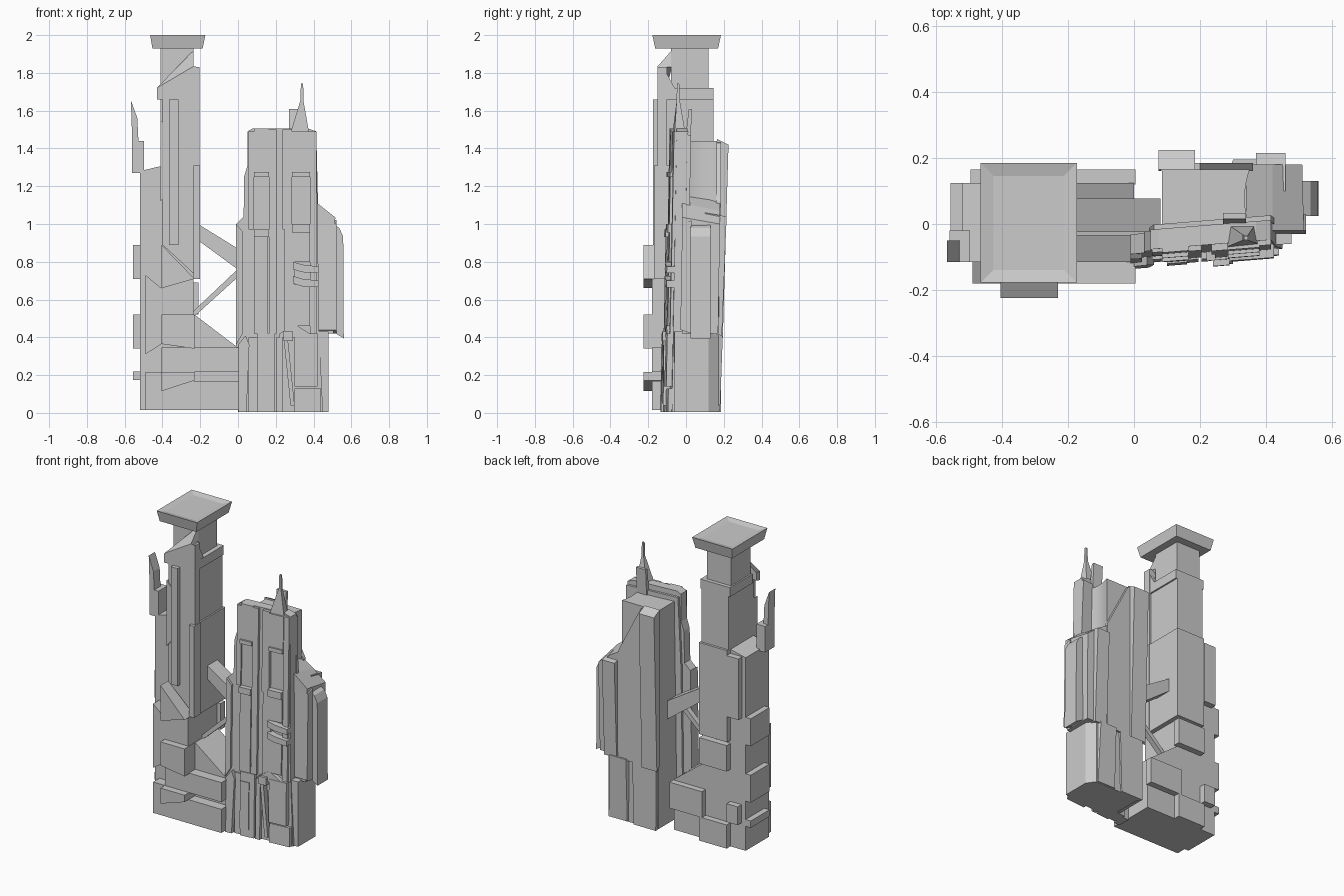
import bpy, bmesh, math


def build(name, a, b, fn=None):
    """Solid between two matching outlines a and b (lists of xyz)."""
    bm = bmesh.new()
    if fn:
        a, b = [fn(*p) for p in a], [fn(*p) for p in b]
    va, vb = [bm.verts.new(p) for p in a], [bm.verts.new(p) for p in b]
    n = len(a)
    bm.faces.new(va)
    bm.faces.new(vb[::-1])
    for i in range(n):
        j = (i + 1) % n
        bm.faces.new((va[j], va[i], vb[i], vb[j]))
    bmesh.ops.recalc_face_normals(bm, faces=bm.faces)
    me = bpy.data.meshes.new(name)
    bm.to_mesh(me)
    bm.free()
    ob = bpy.data.objects.new(name, me)
    bpy.context.collection.objects.link(ob)
    return ob


def front(name, pts, y0, y1, fn=None):
    """Profile drawn in the front view, pushed through y."""
    return build(name, [(x, y0, z) for x, z in pts], [(x, y1, z) for x, z in pts], fn)


def side(name, pts, x0, x1, fn=None):
    """Profile drawn in the side view (y, z), pushed through x."""
    return build(name, [(x0, y, z) for y, z in pts], [(x1, y, z) for y, z in pts], fn)


def plan(name, pts, z0, z1, top=None):
    """Footprint pushed up, with an optional different top outline."""
    return build(name, [(x, y, z0) for x, y in pts], [(x, y, z1) for x, y in top or pts])


def box(name, x0, x1, y0, y1, z0, z1, fn=None):
    return front(name, [(x0, z0), (x1, z0), (x1, z1), (x0, z1)], y0, y1, fn)


def lean(x, y, z):
    """Facade is turned slightly in plan and leans back with height."""
    return (x, y + 0.08 * (x - 0.2) + 0.02 * z, z)


# ---------- left tower: core, column and neck
box("tower_core", -0.52, -0.235, -0.115, 0.125, 0.015, 1.0)
front("tower_shoulder", [(-0.52, 1.0), (-0.35, 1.0), (-0.35, 1.32), (-0.52, 1.28)], -0.115, 0.125)
box("tower_column", -0.41, -0.205, -0.12, 0.16, 0.71, 1.31)
box("tower_column_upper", -0.41, -0.215, -0.12, 0.145, 1.3, 1.66)
box("tower_neck", -0.41, -0.235, -0.08, 0.12, 1.6, 1.95)
box("neck_ledge", -0.42, -0.205, -0.09, 0.145, 1.66, 1.72)
front("base_wedge", [(-0.25, 0.015), (0, 0.015), (0, 0.345), (-0.23, 0.52), (-0.25, 0.52)], -0.115, 0.125)

# flared cap with a shallow sunken top
cap = plan("tower_cap", [(-0.453, -0.163), (-0.187, -0.163), (-0.187, 0.17), (-0.453, 0.17)], 1.93, 2.0,
           [(-0.465, -0.178), (-0.173, -0.178), (-0.173, 0.185), (-0.465, 0.185)])
bm = bmesh.new()
bm.from_mesh(cap.data)
lid = max(bm.faces, key=lambda f: f.calc_center_median().z)
bmesh.ops.inset_region(bm, faces=[lid], thickness=0.055, depth=-0.01)
bm.to_mesh(cap.data)
bm.free()

# slanted slab and leaning lip at the column head
front("slanted_slab", [(-0.40, 0.89), (-0.205, 0.71), (-0.205, 1.83), (-0.235, 1.83), (-0.40, 1.68)], -0.15, -0.10)
build("slanted_lip", [(-0.43, -0.15, 1.66), (-0.40, -0.15, 1.66), (-0.21, -0.15, 1.83), (-0.235, -0.15, 1.835), (-0.43, -0.15, 1.72)],
      [(-0.43, -0.115, 1.67), (-0.40, -0.115, 1.67), (-0.235, -0.075, 1.83), (-0.235, -0.075, 1.92), (-0.43, -0.115, 1.72)])
side("head_buttress", [(-0.15, 1.83), (-0.12, 1.83), (-0.06, 1.72), (-0.06, 1.66), (-0.15, 1.66)], -0.235, -0.207)
box("front_rib", -0.365, -0.315, -0.175, -0.12, 0.89, 1.66)
box("corner_rib", -0.235, -0.20, -0.17, -0.10, 0.71, 1.31)
front("left_rib", [(-0.41, 1.12), (-0.36, 1.18), (-0.36, 1.50), (-0.41, 1.55)], -0.155, -0.10)

# left mast with broken tip
box("mast_base", -0.56, -0.497, -0.115, -0.02, 1.27, 1.44)
front("mast_tip", [(-0.56, 1.44), (-0.527, 1.44), (-0.533, 1.56), (-0.567, 1.655)], -0.115, -0.05)

# front plates of the lower tower
front("front_plate", [(-0.49, 0.31), (-0.405, 0.365), (-0.235, 0.34), (-0.235, 0.71),
                      (-0.405, 0.88), (-0.405, 0.66), (-0.49, 0.73)], -0.18, -0.11)
front("upper_front_block", [(-0.405, 0.66), (-0.23, 0.71), (-0.405, 0.89)], -0.225, -0.11)
front("middle_front_block", [(-0.405, 0.365), (-0.23, 0.34), (-0.23, 0.52), (-0.405, 0.52)], -0.225, -0.11)
front("lower_front_block", [(-0.405, 0.115), (-0.23, 0.172), (-0.23, 0.217), (-0.405, 0.217)], -0.225, -0.11)
front("lower_left_plate", [(-0.49, 0.07), (-0.40, 0.12), (-0.40, 0.217), (-0.49, 0.217)], -0.18, -0.11)
box("front_bar_upper", -0.405, 0.005, -0.18, -0.11, 0.217, 0.345)
box("front_bar_lower", -0.49, 0.005, -0.18, -0.11, 0.015, 0.17)

# side and back blocks of the lower tower
for i, (z0, z1, y0, y1) in enumerate([(0.71, 0.89, -0.07, 0.125), (0.34, 0.52, -0.07, 0.125), (0.175, 0.22, -0.07, 0.125)]):
    box(f"side_block_{i}", -0.557, -0.51, y0, y1, z0, z1)
for i, (x0, x1, z0, z1) in enumerate([(-0.41, -0.21, 0.52, 0.69), (-0.23, 0.005, 0.17, 0.34), (-0.49, -0.41, 0.19, 0.31),
                                      (-0.41, -0.21, 0.015, 0.17), (-0.495, -0.41, 0.88, 1.28)]):
    box(f"back_block_{i}", x0, x1, 0.12, 0.165, z0, z1)

# ---------- bridges between the towers
front("bridge_slab", [(-0.22, 0.92), (-0.22, 1.005), (0.08, 0.82), (0.08, 0.70)], -0.025, 0.078)
front("bridge_strut", [(-0.24, 0.51), (-0.215, 0.525), (0.05, 0.765), (0.05, 0.81), (-0.24, 0.535)], -0.035, 0.0)

# ---------- right tower: facade slab
front("facade_slab", [(0.0, 0.005), (0.45, 0.005), (0.43, 0.42), (0.415, 1.49), (0.37, 1.505), (0.075, 1.505),
                      (0.05, 1.49), (0.05, 1.31), (0.032, 1.25), (0.03, 1.04), (-0.01, 1.0), (-0.01, 0.36)],
      -0.095, -0.035, lean)
front("facade_back", [(0.045, 0.005), (0.45, 0.005), (0.415, 1.47), (0.06, 1.47), (0.045, 1.0)], -0.04, -0.02, lean)
front("left_wing", [(0.002, 0.005), (0.045, 0.005), (0.06, 0.36), (0.04, 0.41), (0.0, 0.36)], -0.12, -0.07, lean)
front("left_wing_upper", [(-0.01, 0.36), (0.025, 0.42), (0.025, 0.96), (-0.01, 1.0)], -0.11, -0.04, lean)

# facade strips: x0, x1, z0, z1, depth
strips = [(0.055, 0.10, 0.005, 0.40, -0.105), (0.10, 0.195, 0.005, 0.42, -0.115), (0.10, 0.16, 0.05, 0.36, -0.12),
          (0.085, 0.16, 0.42, 0.96, -0.11), (0.085, 0.165, 0.93, 0.97, -0.125), (0.085, 0.165, 1.25, 1.275, -0.12),
          (0.165, 0.205, 0.42, 1.50, -0.11), (0.055, 0.085, 0.97, 1.49, -0.105), (0.085, 0.165, 1.27, 1.505, -0.108),
          (0.235, 0.285, 0.97, 1.50, -0.115), (0.205, 0.235, 0.005, 0.40, -0.115), (0.245, 0.30, 0.43, 0.99, -0.115),
          (0.285, 0.38, 1.25, 1.275, -0.125), (0.285, 0.38, 1.275, 1.49, -0.115), (0.285, 0.38, 0.955, 1.0, -0.13),
          (0.38, 0.415, 0.42, 1.49, -0.11), (0.29, 0.38, 0.80, 0.955, -0.12), (0.30, 0.38, 0.46, 0.68, -0.12),
          (0.30, 0.42, 0.14, 0.42, -0.125), (0.30, 0.44, 0.005, 0.13, -0.115), (0.24, 0.29, 0.38, 0.43, -0.14)]
for i, (x0, x1, z0, z1, d) in enumerate(strips):
    box(f"facade_strip_{i}", x0, x1, d, -0.09, z0, z1, lean)
for i, z in enumerate((0.785, 0.71)):
    front(f"slanted_band_{i}", [(0.29, z - 0.025), (0.34, z - 0.04), (0.425, z - 0.045),
                                (0.425, z - 0.01), (0.34, z), (0.29, z + 0.015)], -0.135, -0.09, lean)
front("slanted_fin", [(0.24, 0.41), (0.262, 0.41), (0.30, 0.04), (0.278, 0.04)], -0.13, -0.09, lean)
front("fin_cap", [(0.22, 0.42), (0.30, 0.47), (0.38, 0.42), (0.38, 0.40), (0.22, 0.40)], -0.122, -0.09, lean)

# spire and thin fin
plan("spire_base", [(0.28, -0.07), (0.375, -0.06), (0.365, -0.005), (0.29, -0.005)], 1.49, 1.65,
     [(0.329, -0.05), (0.347, -0.05), (0.347, -0.032), (0.329, -0.032)])
plan("spire_tip", [(0.33, -0.05), (0.347, -0.05), (0.347, -0.032), (0.33, -0.032)], 1.64, 1.745,
     [(0.333, -0.048), (0.345, -0.048), (0.345, -0.036), (0.333, -0.036)])
side("roof_fin", [(-0.01, 1.40), (0.02, 1.40), (0.033, 1.61), (0.015, 1.61)], 0.27, 0.34)

# ---------- right tower: rear body with a gently hollow right wall
wall = [(0.35 - 0.015 * math.sin(math.pi * i / 8), -0.01 + 0.175 * i / 8) for i in range(9)]
body = plan("rear_body", [(0.085, -0.05), (0.35, -0.05)] + wall + [(0.085, 0.165)], 0.01, 1.44)
bpy.context.view_layer.objects.active = body
body.select_set(True)
bpy.ops.object.shade_smooth_by_angle(angle=math.radians(30))

# rear panels, the wide one hanging above the base
front("rear_panel", [(0.09, 0.005), (0.25, 0.005), (0.26, 0.41), (0.36, 0.41), (0.36, 1.12), (0.20, 1.43), (0.08, 1.44)],
      0.16, 0.185)
side("rear_rib", [(0.16, 0.43), (0.195, 0.40), (0.225, 1.42), (0.165, 1.45)], 0.075, 0.185)

# stepped side body, hanging above the base
build("side_body", [(0.34, -0.02, 0.42), (0.505, -0.02, 0.42), (0.515, -0.02, 1.035), (0.42, -0.02, 1.11), (0.34, -0.02, 1.15)],
      [(0.34, 0.18, 0.42), (0.505, 0.17, 0.42), (0.51, 0.18, 1.0), (0.42, 0.18, 1.07), (0.34, 0.18, 1.12)])
side("side_rib_back", [(0.10, 0.42), (0.19, 0.41), (0.215, 1.04), (0.10, 1.06)], 0.37, 0.46)
front("side_pod", [(0.50, 0.43), (0.56, 0.395), (0.557, 0.935), (0.535, 0.98), (0.50, 1.0)], 0.025, 0.13)
side("side_rib_front", [(-0.03, 0.44), (0.03, 0.42), (0.03, 1.02), (-0.02, 1.0)], 0.42, 0.522)

# lower base of the right tower
plan("rear_base", [(0.11, -0.08), (0.478, -0.06), (0.478, 0.12), (0.44, 0.175), (0.11, 0.17)], 0.005, 0.43)
plan("rear_base_panel", [(0.29, 0.16), (0.44, 0.16), (0.43, 0.18), (0.30, 0.18)], 0.01, 0.42,
     [(0.29, 0.16), (0.43, 0.16), (0.42, 0.195), (0.30, 0.195)])
